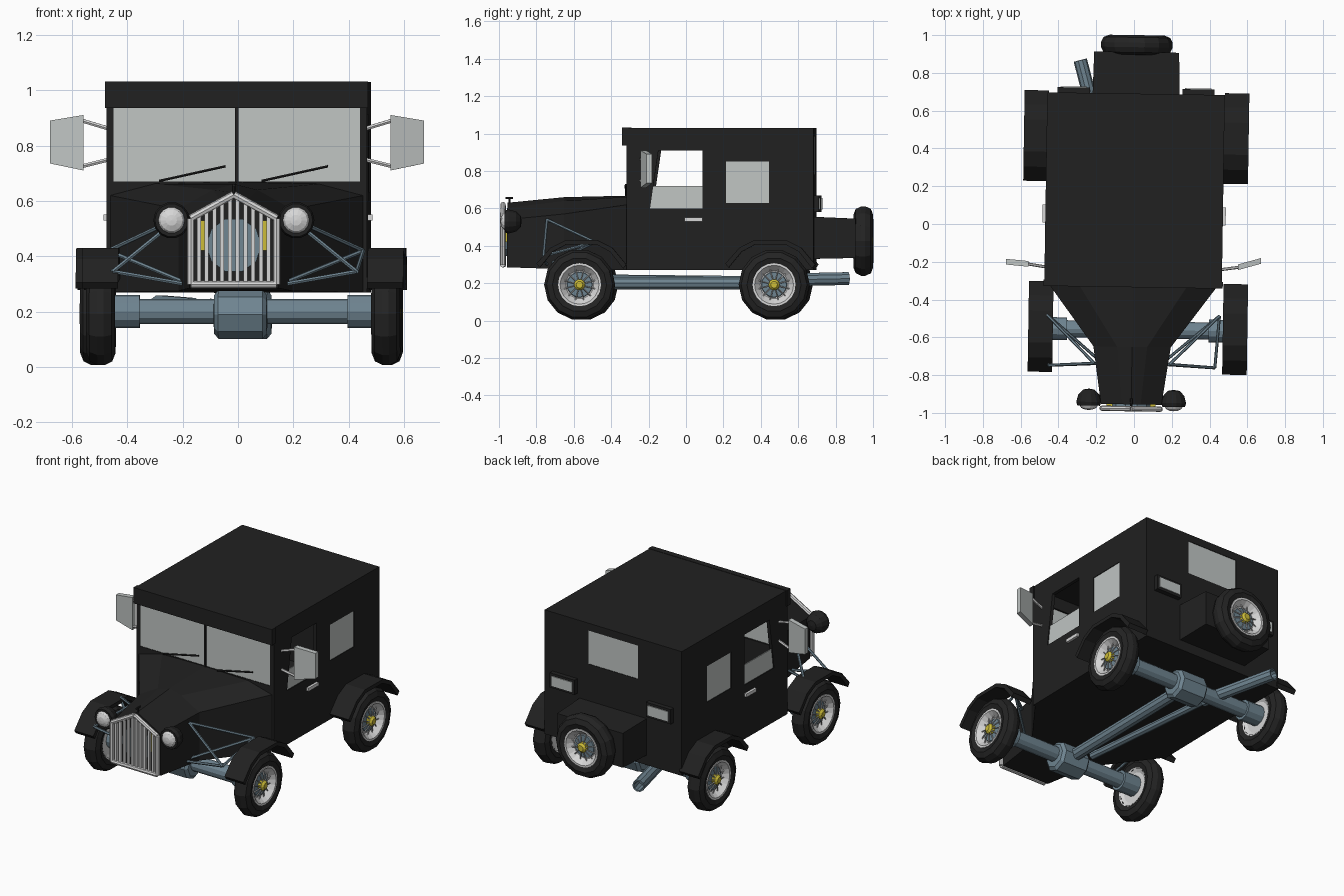
import bpy, bmesh, math
from mathutils import Matrix, Vector

cube = bpy.data.objects.get("Cube")
if cube:
    bpy.data.objects.remove(cube, do_unlink=True)

YAW = Matrix.Rotation(math.radians(-0.9), 4, 'Z')   # the car stands slightly turned


def material(name, *rgb):
    m = bpy.data.materials.new(name)
    m.use_nodes = True
    m.diffuse_color = (*rgb, 1)
    m.node_tree.nodes["Principled BSDF"].inputs["Base Color"].default_value = (*rgb, 1)
    return m


BLACK = material("black paint", 0.015, 0.015, 0.015)
RUBBER = material("tire rubber", 0.017, 0.017, 0.017)
STEEL = material("blue steel", 0.16, 0.235, 0.285)
CHROME = material("chrome", 0.68, 0.68, 0.68)
GLASS = material("window glass", 0.53, 0.56, 0.55)
YELLOW = material("brass yellow", 0.6, 0.5, 0.04)


# helpers
def finish(name, bm, mat):
    bmesh.ops.recalc_face_normals(bm, faces=bm.faces)
    mesh = bpy.data.meshes.new(name)
    bm.to_mesh(mesh)
    bm.free()
    mesh.transform(YAW)
    mesh.materials.append(mat)
    obj = bpy.data.objects.new(name, mesh)
    bpy.context.scene.collection.objects.link(obj)
    return obj


def loft(name, sections, mat):
    """Skin closed sections of equal point count and cap both ends."""
    bm = bmesh.new()
    rings = [[bm.verts.new(p) for p in s] for s in sections]
    n = len(rings[0])
    for a, b in zip(rings, rings[1:]):
        for i in range(n):
            j = (i + 1) % n
            bm.faces.new((a[i], a[j], b[j], b[i]))
    bm.faces.new(rings[0])
    bm.faces.new(rings[-1])
    return finish(name, bm, mat)


def box(name, x, y, z, mat):
    base = [(x[0], y[0]), (x[1], y[0]), (x[1], y[1]), (x[0], y[1])]
    return loft(name, [[(*p, h) for p in base] for h in z], mat)


def side_prism(name, outline, x, mat):
    return loft(name, [[(k, *p) for p in outline] for k in x], mat)


def lathe(name, profile, origin, axis, mat, sides=12):
    """Spin (radius, distance) points about an axis."""
    bm = bmesh.new()
    place = Matrix.Translation(origin) @ Vector(axis).to_track_quat('Z', 'Y').to_matrix().to_4x4()
    verts = [bm.verts.new(place @ Vector((r, 0, d))) for r, d in profile]
    edges = [bm.edges.new(e) for e in zip(verts, verts[1:])]
    axis_dir = place.to_3x3() @ Vector((0, 0, 1))
    bmesh.ops.spin(bm, geom=verts + edges, cent=origin, axis=axis_dir,
                   angle=math.tau, steps=sides)
    bmesh.ops.remove_doubles(bm, verts=bm.verts, dist=0.0004)
    return finish(name, bm, mat)


def rod(name, a, b, r, mat, sides=8):
    a, b = Vector(a), Vector(b)
    length = (b - a).length
    return lathe(name, [(0, 0), (r, 0), (r, length), (0, length)], a, b - a, mat, sides)


# cabin: hollow shell with window openings
door_window = [(-.185, .6), (.095, .6), (.095, .91), (-.14, .91)]
cabin = box("cabin", (-.47, .47), (-.31, .69), (.27, 1.03), BLACK)
cutters = [
    box("cut_interior", (-.45, .45), (-.29, .67), (.3, 1.01), BLACK),
    side_prism("cut_doors", door_window, (-.6, .6), BLACK),
    box("cut_side_windows", (-.6, .6), (.22, .45), (.63, .85), BLACK),
    box("cut_windscreen", (-.445, .445), (-.4, -.2), (.67, .935), BLACK),
    box("cut_back_window", (-.17, .17), (.6, .8), (.78, .985), BLACK)]
for c in cutters:
    mod = cabin.modifiers.new(c.name, 'BOOLEAN')
    mod.object, mod.operation, mod.solver = c, 'DIFFERENCE', 'EXACT'
bpy.context.view_layer.update()
shell = bpy.data.meshes.new_from_object(cabin.evaluated_get(bpy.context.evaluated_depsgraph_get()))
cabin.modifiers.clear()
cabin.data = shell
for c in cutters:
    bpy.data.objects.remove(c, do_unlink=True)

box("roof_visor", (-.475, .475), (-.335, -.3), (.935, 1.032), BLACK)
box("windscreen", (-.45, .45), (-.307, -.3), (.665, .94), GLASS)
box("windscreen_divider", (-.006, .006), (-.316, -.305), (.665, .94), BLACK)
box("back_window", (-.175, .175), (.678, .687), (.775, .99), GLASS)
for x in (-.28, .09):
    rod("wiper", (x, -.32, .672), (x + .24, -.318, .725), .005, BLACK, 6)

# hood: lofted from firewall to grille
hood = []
for y, half in ((-.305, [(0, .668), (.3, .662), (.46, .62), (.46, .27)]),
                (-.65, [(0, .66), (.08, .64), (.205, .57), (.205, .275)]),
                (-.955, [(0, .63), (.05, .603), (.16, .54), (.16, .285)])):
    hood.append([(x, y, z) for x, z in half] + [(-x, y, z) for x, z in half[:0:-1]])
loft("hood", hood, BLACK)

# engine seen between the grille bars
rod("engine_fan_housing", (0, -.94, .44), (0, -.965, .44), .1, STEEL, 10)
for s in (-1, 1):
    box("engine_fitting", (s * .115 - .015, s * .115 + .015), (-.965, -.95), (.42, .53), YELLOW)


# grille: pentagon frame with upright bars
def grille_top(x):
    return .63 - abs(x) * .55


def pentagon(w, bottom, drop):
    return [(-w, bottom), (w, bottom), (w, grille_top(w) - drop),
            (0, grille_top(0) - drop), (-w, grille_top(w) - drop)]


corners = pentagon(.155, .298, .008)
for a, b in zip(corners, corners[1:] + corners[:1]):
    rod("grille_frame", (a[0], -.978, a[1]), (b[0], -.978, b[1]), .014, CHROME, 8)
for i in range(10):
    x = -.126 + i * .028
    box("grille_bar", (x - .007, x + .007), (-.985, -.968), (.295, grille_top(x) - .01), CHROME)
rod("hood_ornament_stem", (0, -.945, .62), (0, -.945, .66), .006, BLACK, 6)
rod("hood_ornament_bar", (0, -.965, .655), (0, -.925, .655), .006, BLACK, 6)

# spare wheel carrier box and tail lights
loft("trunk_box", [[(x * s, y, z) for x, z in ((-1, lo), (1, lo), (1, hi), (-1, hi))]
                   for s, y, lo, hi in ((.23, .68, .33, .555), (.225, .91, .335, .545))], BLACK)
for s in (-1, 1):
    cx = s * .33
    box("tail_light_frame", (cx - .085, cx + .085), (.68, .718), (.58, .67), BLACK)
    box("tail_light_lens", (cx - .07, cx + .07), (.715, .723), (.595, .655), GLASS)

# paired side parts
for s in (-1, 1):
    pane = [(-.185, .6), (.095, .6), (.095, .72), (-.168, .72)]
    side_prism("door_glass", pane, (s * .458, s * .464), GLASS)
    box("side_window", sorted((s * .458, s * .466)), (.215, .455), (.625, .855), GLASS)
    box("door_handle", sorted((s * .465, s * .485)), (0, .095), (.53, .55), CHROME)

    # headlights
    lathe("headlight_shell", [(0, .06), (.03, .055), (.055, .03), (.066, -.01), (.06, -.03),
                              (0, -.03)], (s * .225, -.935, .53), (0, 1, 0), BLACK, 14)
    lathe("headlight_lens", [(.048, 0), (.04, .013), (.02, .022), (0, .024)],
          (s * .225, -.964, .53), (0, -1, 0), CHROME, 14)
    rod("headlight_bracket", (s * .13, -.92, .5), (s * .225, -.92, .52), .012, BLACK)

    # mirrors on two arms
    mx, back = (.555, .675), .035 if s > 0 else .01
    loft("mirror", [[(s * x, y + dy, z) for dy, z in ((-.03, hi), (0, hi), (.0, lo), (-.03, lo))]
                    for x, y, lo, hi in ((mx[0], -.205, .71, .91),
                                         (mx[1], -.205 + back, .735, .89))], GLASS)
    for z0, z1 in ((.86, .89), (.75, .725)):
        rod("mirror_arm", (s * .46, -.235, z0), (s * .56, -.22, z1), .008, CHROME, 6)

    # slender braces from hood to front fender
    top, low = (s * .2, -.74, .54), (s * .155, -.74, .295)
    front, rear = (s * .44, -.755, .345), (s * .46, -.48, .42)
    for a, b in ((top, front), (top, rear), (low, front), (low, rear), (front, rear)):
        rod("fender_brace", a, b, .008, STEEL, 6)


# wheels
def wheel(prefix, centre, axis):
    c, axis = Vector(centre), Vector(axis)
    lathe(prefix + "_tire", [(.108, -.04), (.145, -.052), (.176, -.04), (.19, -.012), (.19, .012),
                             (.176, .04), (.145, .052), (.108, .04), (.108, -.04)],
          c, axis, RUBBER, 14)
    lathe(prefix + "_rim", [(0, -.03), (.09, -.03), (.115, -.044), (.115, .047), (.104, .047),
                            (.075, .012), (0, .008)], c, axis, CHROME, 20)
    lathe(prefix + "_drum", [(.07, .01), (.066, .018), (0, .02)], c, axis, STEEL, 16)
    lathe(prefix + "_hub", [(.03, .015), (.03, .04), (.018, .052), (0, .052)], c, axis, YELLOW, 10)
    side = axis.orthogonal().normalized()
    for i in range(12):
        d = Matrix.Rotation(math.tau * i / 12, 3, axis) @ side
        rod(prefix + "_spoke", c + d * .025 + axis * .036, c + d * .09 + axis * .02,
            .0035, CHROME, 5)


wheel("spare_wheel", (0, .948, .425), (0, 1, 0))

arch = [(-.24, .305), (-.165, .39), (-.085, .43), (.085, .43), (.165, .39), (.24, .3)]
for end, mid, half, y, fy in (("front", .029, .515, -.56, -.55), ("rear", .005, .53, .48, .46)):
    for s in (-1, 1):
        x = mid + s * half
        wheel(end + "_wheel", (x, y, .192), (s, 0, 0))
        # folded arch fender
        outline = arch + [(a * .93, z - .022) for a, z in reversed(arch)]
        side_prism(end + "_fender", [(fy + a, z) for a, z in outline], (x - .065, x + .065), BLACK)
        rod(end + "_axle_flange", (x - s * .14, y, .2), (x - s * .03, y, .2), .06, STEEL, 12)
    # axle and differential
    rod(end + "_axle", (mid - half + .05, y, .2), (mid + half - .05, y, .2), .045, STEEL, 12)
    lathe(end + "_differential", [(0, -.1), (.07, -.095), (.088, -.08), (.088, .08),
                                  (.07, .095), (0, .1)], (.018, y, .19), (1, 0, 0), STEEL, 8)

# driveline and exhaust
rod("drive_shaft", (.018, -.55, .2), (.018, .47, .2), .036, STEEL, 10)
rod("exhaust_front_pipe", (-.09, -.48, .225), (-.18, .45, .215), .022, STEEL, 8)
lathe("exhaust_tail_pipe", [(0, 0), (.036, 0), (.036, .48), (.028, .48), (.028, .4), (0, .4)],
      (-.17, .4, .215), (-.13, .47, .01), STEEL, 10)
